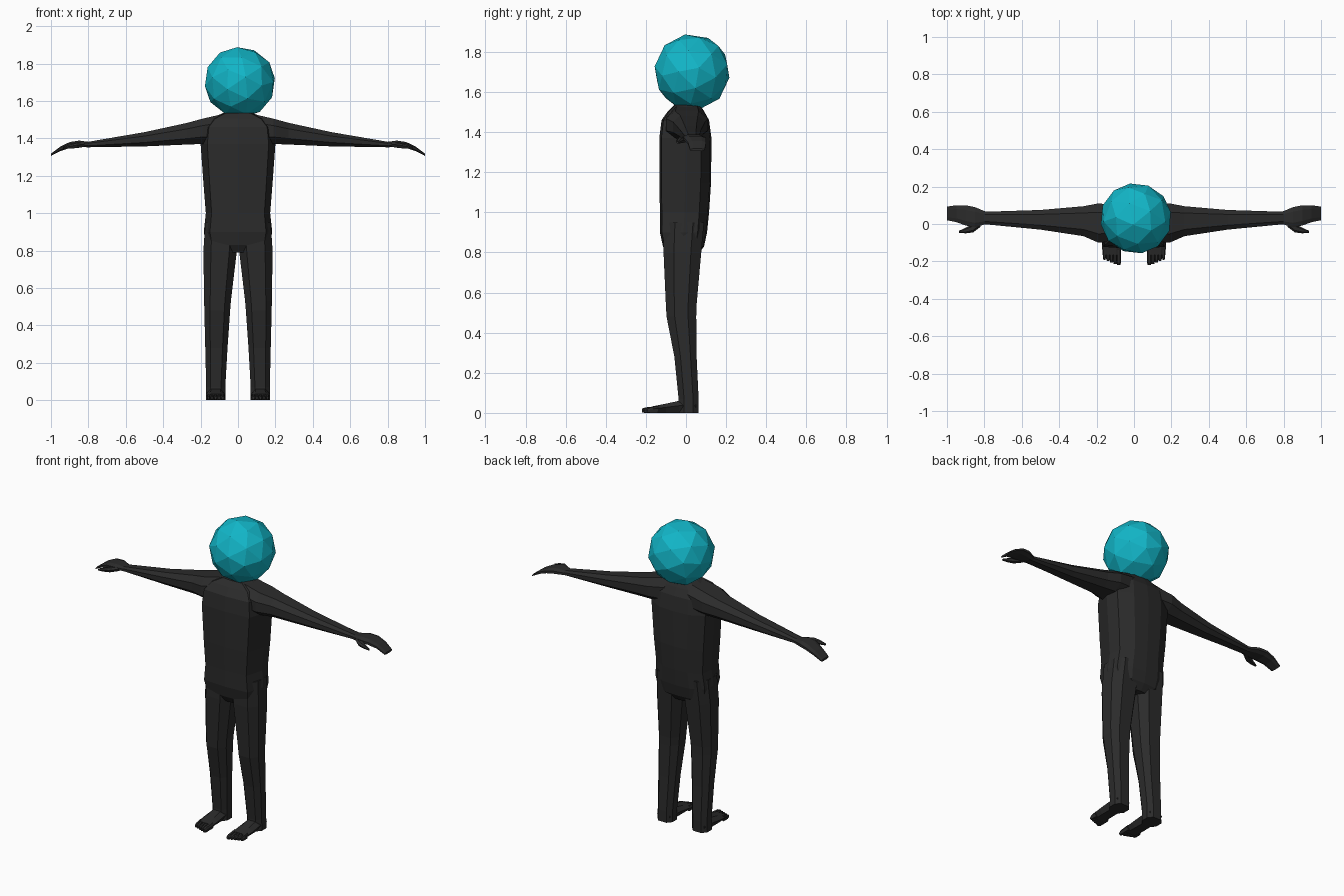
import bpy, bmesh
from mathutils import Vector

if "Cube" in bpy.data.objects:
    bpy.data.objects.remove(bpy.data.objects["Cube"])


def make_material(name, rgb):
    mat = bpy.data.materials.new(name)
    mat.use_nodes = True
    mat.diffuse_color = (*rgb, 1)
    node = next(n for n in mat.node_tree.nodes if n.type == 'BSDF_PRINCIPLED')
    node.inputs["Base Color"].default_value = (*rgb, 1)
    return mat


charcoal = make_material("charcoal", (0.024, 0.024, 0.024))
teal = make_material("teal", (0.006, 0.47, 0.58))

# Cross-sections in a -1..1 square
OCTAGON = [(-.55, -1), (.55, -1), (1, -.45), (1, .45),
           (.55, 1), (-.55, 1), (-1, .45), (-1, -.45)]
TORSO = [(-.82, -.92), (0, -1), (.82, -.92), (1, 0), (.93, .6),
         (.5, .95), (0, 1), (-.5, .95), (-.93, .6), (-1, 0)]
DIGIT = [(-.6, -1), (.6, -1), (1, .2), (.5, 1), (-.5, 1), (-1, .2)]


def loft(name, axis, stations, section, side=1):
    """Skin stations (t, a_min, a_max, b_min, b_max) set along an axis."""
    bm = bmesh.new()
    rings = []
    for t, a0, a1, b0, b1 in stations:
        ring = []
        for u, v in section:
            co = [(a0 + a1 + u * (a1 - a0)) / 2, (b0 + b1 + v * (b1 - b0)) / 2]
            co.insert(axis, t)
            ring.append(bm.verts.new((co[0] * side, co[1], co[2])))
        rings.append(ring)
    n = len(section)
    for low, high in zip(rings, rings[1:]):
        for i in range(n):
            j = (i + 1) % n
            bm.faces.new((low[i], low[j], high[j], high[i]))
    bm.faces.new(rings[0])
    bm.faces.new(rings[-1])
    bmesh.ops.recalc_face_normals(bm, faces=bm.faces)
    mesh = bpy.data.meshes.new(name)
    bm.to_mesh(mesh)
    bm.free()
    mesh.materials.append(charcoal)
    obj = bpy.data.objects.new(name, mesh)
    bpy.context.collection.objects.link(obj)
    return obj


# Torso: height, half width, front, back
torso = [(.79, .09, -.09, .06), (.83, .17, -.115, .09), (.9, .183, -.13, .105),
         (1, .172, -.13, .115), (1.15, .184, -.133, .125), (1.37, .2, -.133, .127),
         (1.46, .19, -.122, .115), (1.505, .15, -.09, .09), (1.535, .08, -.06, .07)]
loft("torso", 2, [(z, -w, w, f, b) for z, w, f, b in torso], TORSO)

for side, label in ((1, "left"), (-1, "right")):
    # Arm tapering from shoulder to wrist
    loft(label + "_arm", 0, [
        (.08, -.09, .1, 1.37, 1.53), (.19, -.1, .11, 1.37, 1.505),
        (.27, -.065, .095, 1.367, 1.483), (.5, -.03, .075, 1.357, 1.433),
        (.81, 0, .065, 1.352, 1.38)], OCTAGON, side)
    # Flat hand drooping towards the fingertips
    loft(label + "_hand", 0, [
        (.79, 0, .065, 1.353, 1.38), (.85, -.018, .09, 1.353, 1.388),
        (.9, -.008, .1, 1.348, 1.38), (.95, .01, .1, 1.332, 1.356),
        (1, .02, .093, 1.306, 1.318)], OCTAGON, side)
    loft(label + "_thumb", 0, [
        (.82, -.015, .03, 1.355, 1.378), (.86, -.045, 0, 1.348, 1.375),
        (.9, -.05, -.02, 1.345, 1.365), (.935, -.047, -.036, 1.343, 1.353)],
        DIGIT, side)
    # Leg with a knee bend
    loft(label + "_leg", 2, [
        (0, .068, .172, -.037, .063), (.07, .068, .17, -.037, .063),
        (.28, .056, .175, -.058, .053), (.48, .042, .18, -.097, .051),
        (.53, .038, .181, -.1, .052), (.8, .006, .185, -.112, .076),
        (.95, .004, .175, -.11, .09)], OCTAGON, side)
    # Wedge-shaped foot
    loft(label + "_foot", 1, [
        (.05, .075, .165, 0, .06), (-.035, .07, .17, 0, .06),
        (-.1, .068, .172, 0, .046), (-.165, .07, .168, 0, .033)], DIGIT, side)
    # Toes, longest on the inside
    for i in range(5):
        x = .082 + .019 * i
        r = .013 - .001 * i
        tip = -.22 + .007 * i
        loft(f"{label}_toe_{i + 1}", 1, [
            (-.14, x - r, x + r, 0, .034), (tip + .015, x - r, x + r, 0, .027),
            (tip, x - r * .6, x + r * .6, .003, .02)], DIGIT, side)

# Faceted ball head
bpy.ops.mesh.primitive_ico_sphere_add(subdivisions=2, radius=.191,
                                      location=(.01, .03, 1.7),
                                      rotation=(.5, .3, .4))
head = bpy.context.object
head.name = "head"
head.data.materials.append(teal)
